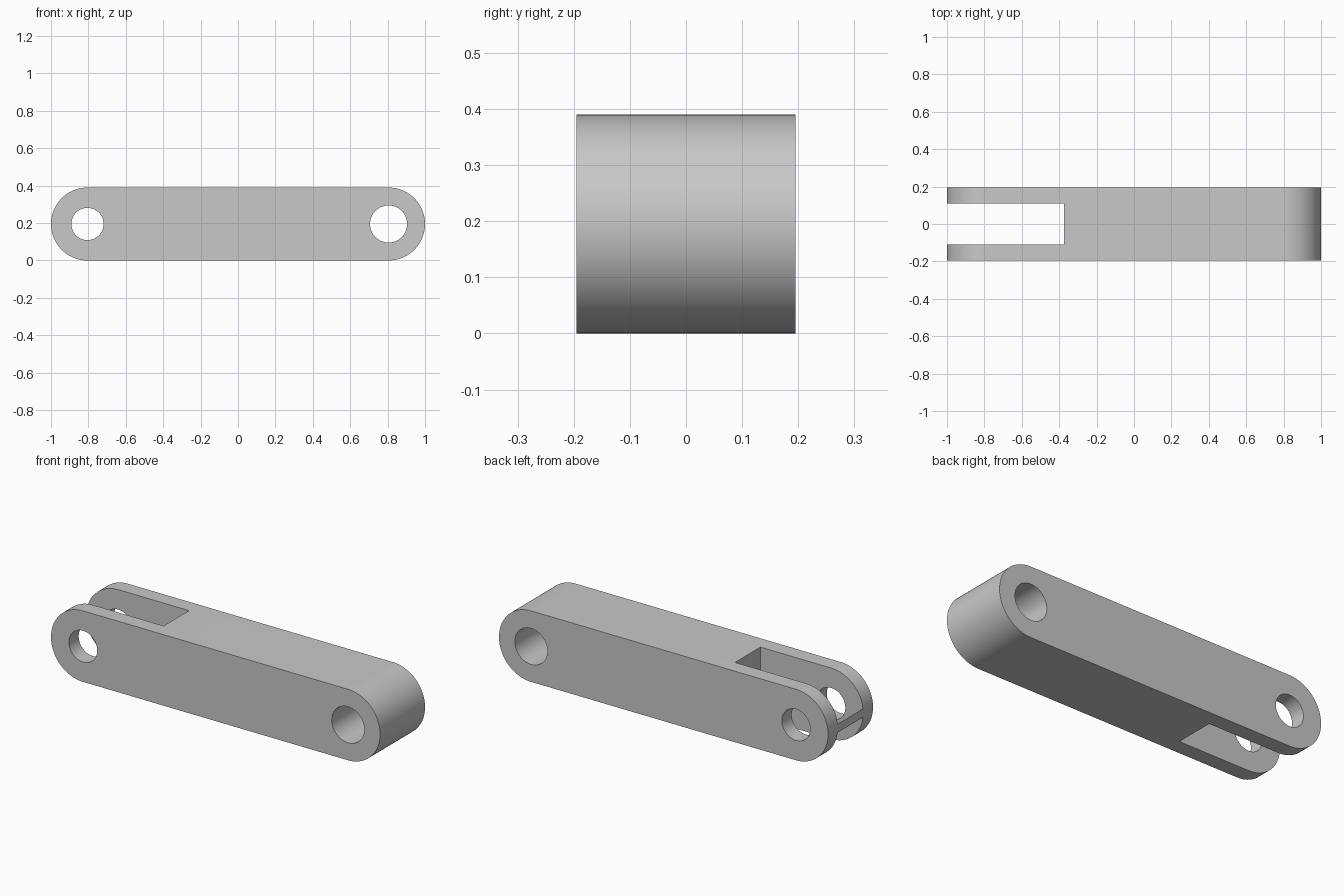
import bpy
import bmesh
from math import cos, sin, pi, radians

if "Cube" in bpy.data.objects:
    bpy.data.objects.remove(bpy.data.objects["Cube"], do_unlink=True)

R = 0.195            # end radius, half height and half depth
PIN_X = 1 - R        # distance of the pin holes from the middle
ARC = 64             # segments in each rounded end

grey = bpy.data.materials.new("light grey metal")
grey.use_nodes = True
colour = (0.58, 0.58, 0.58, 1)
grey.diffuse_color = colour
grey.node_tree.nodes["Principled BSDF"].inputs["Base Color"].default_value = colour


def extruded(name, outline, half_depth):
    """Extrude an (x, z) outline along y, centred on y = 0."""
    bm = bmesh.new()
    face = bm.faces.new([bm.verts.new((x, -half_depth, z)) for x, z in outline])
    side = bmesh.ops.extrude_face_region(bm, geom=[face])
    moved = [v for v in side["geom"] if isinstance(v, bmesh.types.BMVert)]
    bmesh.ops.translate(bm, verts=moved, vec=(0, 2 * half_depth, 0))
    bmesh.ops.recalc_face_normals(bm, faces=bm.faces)
    mesh = bpy.data.meshes.new(name)
    bm.to_mesh(mesh)
    bm.free()
    mesh.materials.append(grey)
    obj = bpy.data.objects.new(name, mesh)
    bpy.context.collection.objects.link(obj)
    return obj


def arc(cx, radius, start, sweep, steps):
    return [(cx + radius * cos(start + sweep * i / steps),
             R + radius * sin(start + sweep * i / steps)) for i in range(steps + 1)]


# Link arm with two rounded ends
arm = extruded("link_arm", arc(PIN_X, R, -pi / 2, pi, ARC) + arc(-PIN_X, R, pi / 2, pi, ARC), R)

# Pin holes, and the fork slot that leaves a very thin web at the tip
slot = [(-0.9985, -0.1), (-0.375, -0.1), (-0.375, 0.5), (-0.9985, 0.5)]
cutters = [
    extruded("fork_slot_cutter", slot, 0.11),
    extruded("fork_hole_cutter", arc(-PIN_X, 0.086, 0, 2 * pi, ARC)[:-1], 0.3),
    extruded("solid_end_hole_cutter", arc(PIN_X, 0.099, 0, 2 * pi, ARC)[:-1], 0.3),
]

bpy.ops.object.select_all(action="DESELECT")
bpy.context.view_layer.objects.active = arm
arm.select_set(True)
for cutter in cutters:
    cutter.hide_render = True
    cut = arm.modifiers.new(cutter.name, "BOOLEAN")
    cut.operation = "DIFFERENCE"
    cut.solver = "EXACT"
    cut.object = cutter
    bpy.ops.object.modifier_apply(modifier=cut.name)
    bpy.data.objects.remove(cutter, do_unlink=True)

bpy.ops.object.shade_smooth_by_angle(angle=radians(30))
